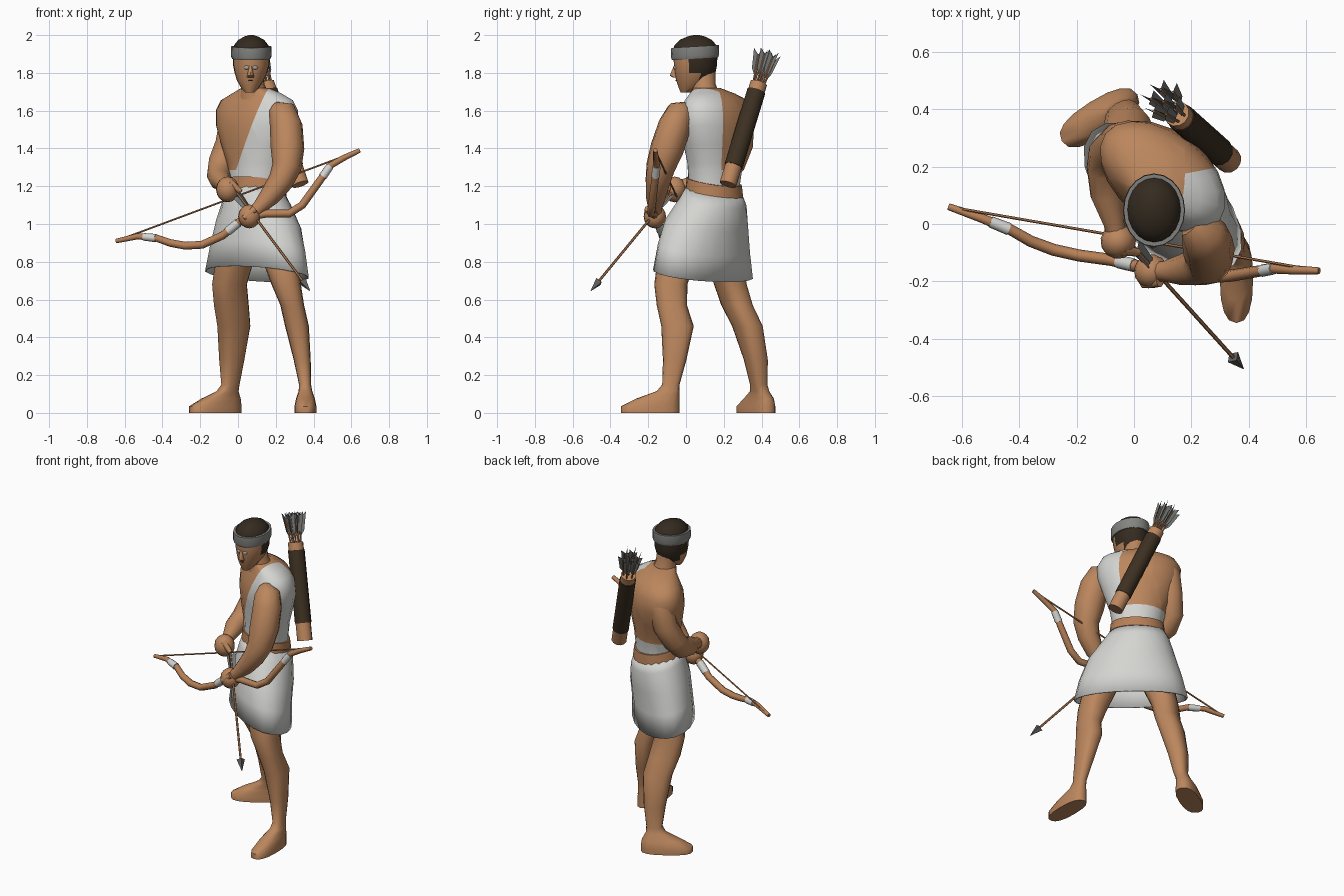
import bpy, bmesh
from math import sin, cos, tau, radians, copysign
from mathutils import Vector, Quaternion

if "Cube" in bpy.data.objects:
    bpy.data.objects.remove(bpy.data.objects["Cube"])


def material(name, r, g, b):
    m = bpy.data.materials.new(name)
    m.use_nodes = True
    m.diffuse_color = (r, g, b, 1)
    m.node_tree.nodes["Principled BSDF"].inputs["Base Color"].default_value = (r, g, b, 1)
    return m


skin = material("tan skin", .50, .24, .11)
cloth = material("white cloth", .66, .66, .64)
hair_brown = material("dark hair", .035, .024, .014)
band_grey = material("grey band", .23, .23, .22)
eye_grey = material("pale eye grey", .36, .38, .40)
wood = material("light wood", .47, .215, .095)
leather = material("dark leather", .045, .029, .015)
feather_grey = material("grey feather", .18, .19, .19)
iron = material("dark iron", .11, .11, .11)


def finish(name, bm, mats, smooth=True):
    mesh = bpy.data.meshes.new(name)
    bm.to_mesh(mesh)
    bm.free()
    for m in mats:
        mesh.materials.append(m)
    ob = bpy.data.objects.new(name, mesh)
    bpy.context.collection.objects.link(ob)
    if smooth:
        bpy.ops.object.select_all(action="DESELECT")
        ob.select_set(True)
        bpy.context.view_layer.objects.active = ob
        bpy.ops.object.shade_smooth_by_angle(angle=radians(50))
    return ob


def bridge(rings, caps=True):
    """Join rings of points into a closed skin."""
    bm = bmesh.new()
    rows = [[bm.verts.new(p) for p in ring] for ring in rings]
    n = len(rows[0])
    for low, high in zip(rows, rows[1:]):
        for i in range(n):
            j = (i + 1) % n
            bm.faces.new((low[i], low[j], high[j], high[i]))
    if caps:
        bm.faces.new(rows[0][::-1])
        bm.faces.new(rows[-1])
    bmesh.ops.recalc_face_normals(bm, faces=bm.faces)
    return bm


def stack(sections, angle=0, n=16, tilt=0, caps=True, power=1):
    """Ellipses x, y, z, half length, half width; tilt raises the back, low power squares them."""
    t = radians(angle)
    rings = []
    for x, y, z, a, b in sections:
        ring = []
        for i in range(n):
            u, v = [r * copysign(abs(w) ** power, w)
                    for r, w in ((a, cos(tau * i / n)), (b, sin(tau * i / n)))]
            ring.append((x + u * cos(t) - v * sin(t), y + u * sin(t) + v * cos(t), z + tilt * v))
        rings.append(ring)
    return bridge(rings, caps)


def tube(name, path, mat, n=10):
    """Round sections along a path: x, y, z, radius."""
    pts = [Vector(p[:3]) for p in path]
    old = (pts[1] - pts[0]).normalized()
    side = old.orthogonal().normalized()
    rings = []
    for i, p in enumerate(pts):
        d = (pts[min(i + 1, len(pts) - 1)] - pts[max(i - 1, 0)]).normalized()
        side = old.rotation_difference(d) @ side
        old = d
        rings.append([p + Quaternion(d, tau * k / n) @ side * path[i][3] for k in range(n)])
    return finish(name, bridge(rings), [mat])


def rod(name, a, b, ra, rb, mat, n=10):
    return tube(name, [(*a, ra), (*b, rb)], mat, n)


def ball(name, centre, size, mat, turn=0):
    bm = bmesh.new()
    bmesh.ops.create_uvsphere(bm, u_segments=12, v_segments=8, radius=1)
    bmesh.ops.scale(bm, vec=size, verts=bm.verts)
    bmesh.ops.rotate(bm, matrix=Quaternion((0, 0, 1), radians(turn)).to_matrix(), verts=bm.verts)
    bmesh.ops.translate(bm, vec=centre, verts=bm.verts)
    return finish(name, bm, [mat])


def fletching(name, base, along, length, width):
    """Thin vanes around an arrow shaft."""
    bm = bmesh.new()
    d = along.normalized()
    side = d.orthogonal().normalized()
    for k in range(3):
        s = Quaternion(d, tau * k / 3) @ side
        outline = [(0, 0), (.25, .7), (1, 1), (.8, 0)]
        bm.faces.new([bm.verts.new(base + d * length * t + s * width * w) for t, w in outline])
    finish(name, bm, [feather_grey], False)


# Torso with a one-shoulder tunic: front seam, back seam and a full band at the waist
twist = -37
bm = stack([(.1, .15, 1.12, .15, .13), (.1, .15, 1.22, .15, .13), (.1, .155, 1.32, .17, .135),
            (.1, .16, 1.42, .21, .15), (.1, .165, 1.52, .245, .16), (.1, .165, 1.6, .25, .15),
            (.1, .16, 1.655, .22, .125), (.1, .14, 1.69, .15, .1), (.09, .11, 1.72, .075, .07)],
           twist, 20)
cuts = [(Vector((.164, .102, 1.7)), Vector((1.1, -.2, -.45))), (Vector((.1, .16, 1.5)), Vector((.26, -1.32, 0))),
        (Vector((0, 0, 1.285)), Vector((0, 0, -1)))]
for spot, normal in cuts:
    bmesh.ops.bisect_plane(bm, geom=bm.verts[:] + bm.edges[:] + bm.faces[:], plane_co=spot, plane_no=normal)
for f in bm.faces:
    front, back, band = [(f.calc_center_median() - spot).dot(normal) > 0 for spot, normal in cuts]
    f.material_index = int(band or (front and back))
finish("torso", bm, [skin, cloth])

# Skirt and belt
bm = stack([(.1, .15, 1.18, .158, .138), (.103, .145, 1.12, .195, .158), (.11, .11, 1.0, .262, .174),
            (.105, .095, .87, .308, .172), (.1, .09, .735, .34, .178)], -43, 20, -.24, False)
skirt = finish("skirt", bm, [cloth])
skirt.modifiers.new("thickness", "SOLIDIFY").thickness = .008
finish("belt", stack([(.1, .15, 1.165, .165, .146), (.1, .15, 1.225, .158, .139)], twist, 20, -.2), [wood])

# Legs with feet
leg_sections = {
    "left": (-90, [(.357, -.19, 0, .155, .058), (.357, -.19, .035, .155, .058),
                   (.357, -.15, .075, .115, .05), (.357, -.095, .115, .06, .036),
                   (.355, -.08, .15, .046, .032), (.34, -.06, .28, .062, .045),
                   (.312, -.045, .46, .086, .063), (.287, -.075, .57, .08, .063),
                   (.255, -.08, .68, .088, .078), (.22, -.05, .82, .1, .095),
                   (.18, .04, 1.0, .11, .1)]),
    "right": (212, [(-.12, .37, 0, .155, .064), (-.12, .37, .035, .155, .064),
                    (-.09, .385, .075, .115, .054), (-.055, .39, .115, .06, .042),
                    (-.04, .385, .15, .048, .042), (-.033, .37, .28, .066, .058),
                    (-.022, .325, .46, .088, .072), (-.035, .27, .57, .094, .072),
                    (-.045, .235, .68, .092, .078), (-.015, .2, .82, .1, .095),
                    (.05, .17, 1.0, .11, .1)])}
for side, (turn, sections) in leg_sections.items():
    finish(side + "_leg", stack(sections, turn, 16, power=.82), [skin])

# Arms and fists
tube("left_arm", [(.2, 0, 1.6, .05), (.235, -.03, 1.585, .078), (.255, -.06, 1.52, .088),
                  (.262, -.1, 1.4, .09), (.258, -.135, 1.3, .078), (.225, -.15, 1.225, .067),
                  (.17, -.16, 1.15, .055), (.11, -.165, 1.085, .037), (.07, -.165, 1.05, .036)], skin)
tube("right_arm", [(.03, .25, 1.64, .05), (-.005, .27, 1.61, .072), (-.025, .285, 1.54, .077),
                   (-.048, .28, 1.42, .075), (-.09, .245, 1.32, .07), (-.1, .19, 1.26, .066),
                   (-.095, .1, 1.235, .058), (-.07, 0, 1.205, .037), (-.06, -.04, 1.195, .036)], skin)
ball("left_fist", (.06, -.165, 1.04), (.06, .06, .063), skin, 20)
ball("right_fist", (-.055, -.06, 1.183), (.062, .062, .068), skin, 20)
rod("left_thumb", (.09, -.2, 1.08), (.03, -.21, 1.03), .02, .014, skin, 8)
rod("right_thumb", (-.04, -.09, 1.22), (.015, -.1, 1.17), .02, .014, skin, 8)

# Head: face and hair share one surface
finish("neck", stack([(.09, .11, 1.66, .085, .08), (.08, .095, 1.74, .06, .062), (.07, .09, 1.83, .06, .065)]), [skin])
bm = stack([(.062, -.002, 1.695, .024, .026), (.063, .018, 1.72, .046, .056), (.065, .038, 1.76, .071, .09),
            (.068, .048, 1.8, .086, .108), (.07, .05, 1.84, .096, .114), (.07, .05, 1.9, .097, .117),
            (.07, .05, 1.945, .092, .112), (.07, .052, 1.975, .068, .085), (.07, .055, 1.993, .035, .045),
            (.07, .055, 2, .012, .016)], 0, 20)
for f in bm.faces:
    c = f.calc_center_median()
    f.material_index = int(c.z > 1.91 or (c.y > .07 and c.z > 1.77) or (c.y > .02 and c.z > 1.81))
finish("head", bm, [skin, hair_brown])
finish("headband", stack([(.07, .048, 1.875, .102, .122), (.07, .048, 1.89, .108, .128),
                          (.07, .048, 1.94, .106, .126)], 0, 20, .06), [band_grey])
finish("nose", stack([(.066, -.055, 1.775, .02, .012), (.066, -.062, 1.785, .018, .024),
                      (.066, -.06, 1.82, .01, .012), (.066, -.055, 1.85, .006, .004)], 0, 8), [skin])
for sign in (-1, 1):
    ball("eye", (.068 + sign * .023, -.056, 1.828), (.015, .01, .011), eye_grey, sign * 18)
ball("mouth", (.066, -.048, 1.76), (.013, .008, .004), hair_brown)

# Bow, wraps and string
limb = [(-.645, .06, .91, .012), (-.53, .02, .935, .016), (-.43, -.02, .925, .019), (-.36, -.06, .9, .02),
        (-.28, -.09, .885, .021), (-.19, -.11, .89, .021), (-.08, -.125, .94, .021), (.005, -.145, 1.01, .021),
        (.06, -.16, 1.04, .021), (.15, -.175, 1.055, .021), (.27, -.185, 1.055, .021), (.34, -.18, 1.1, .021),
        (.43, -.165, 1.225, .02), (.49, -.155, 1.31, .018), (.56, -.16, 1.35, .016), (.645, -.163, 1.39, .012)]
tube("bow", limb, wood, 8)
for name, i in (("lower_wrap", 1), ("grip_wrap", 6), ("upper_wrap", 12)):
    a, b = Vector(limb[i]), Vector(limb[i + 1])
    p, q = a.lerp(b, .3), a.lerp(b, .95)
    rod(name, p[:3], q[:3], p[3] + .003, q[3] + .003, cloth, 8)
rod("bowstring", limb[0][:3], limb[-1][:3], .005, .005, wood, 6)

# Nocked arrow
tip, nock = Vector((.382, -.505, .645)), Vector((-.02, -.06, 1.185))
aim = (tip - nock).normalized()
neck_point = tip - aim * .075
rod("arrow_shaft", nock, neck_point, .007, .007, wood, 6)
rod("arrow_head", neck_point, tip, .025, .001, iron, 4)
fletching("arrow_fletching", nock + aim * .17, -aim, .14, .035)

# Quiver with spare arrows
foot, mouth = Vector((.33, .222, 1.21)), Vector((.148, .385, 1.745))
for name, s, e, r, m in (("quiver_base", 0, .2, .046, skin), ("quiver_body", .18, .92, .05, leather),
                         ("quiver_rim", .9, 1, .046, skin)):
    rod(name, foot.lerp(mouth, s), foot.lerp(mouth, e), r, r, m, 12)
axis = (mouth - foot).normalized()
across = axis.orthogonal().normalized()
for k in range(7):
    out = Quaternion(axis, tau * k / 6) @ across * (.028 if k < 6 else 0)
    start = mouth + out - axis * .02
    lean_out = axis + out * 4
    rod("spare_shaft", start, start + lean_out * .17, .005, .005, wood, 6)
    fletching("spare_fletching", start + lean_out * .05, lean_out, .15, .03)
